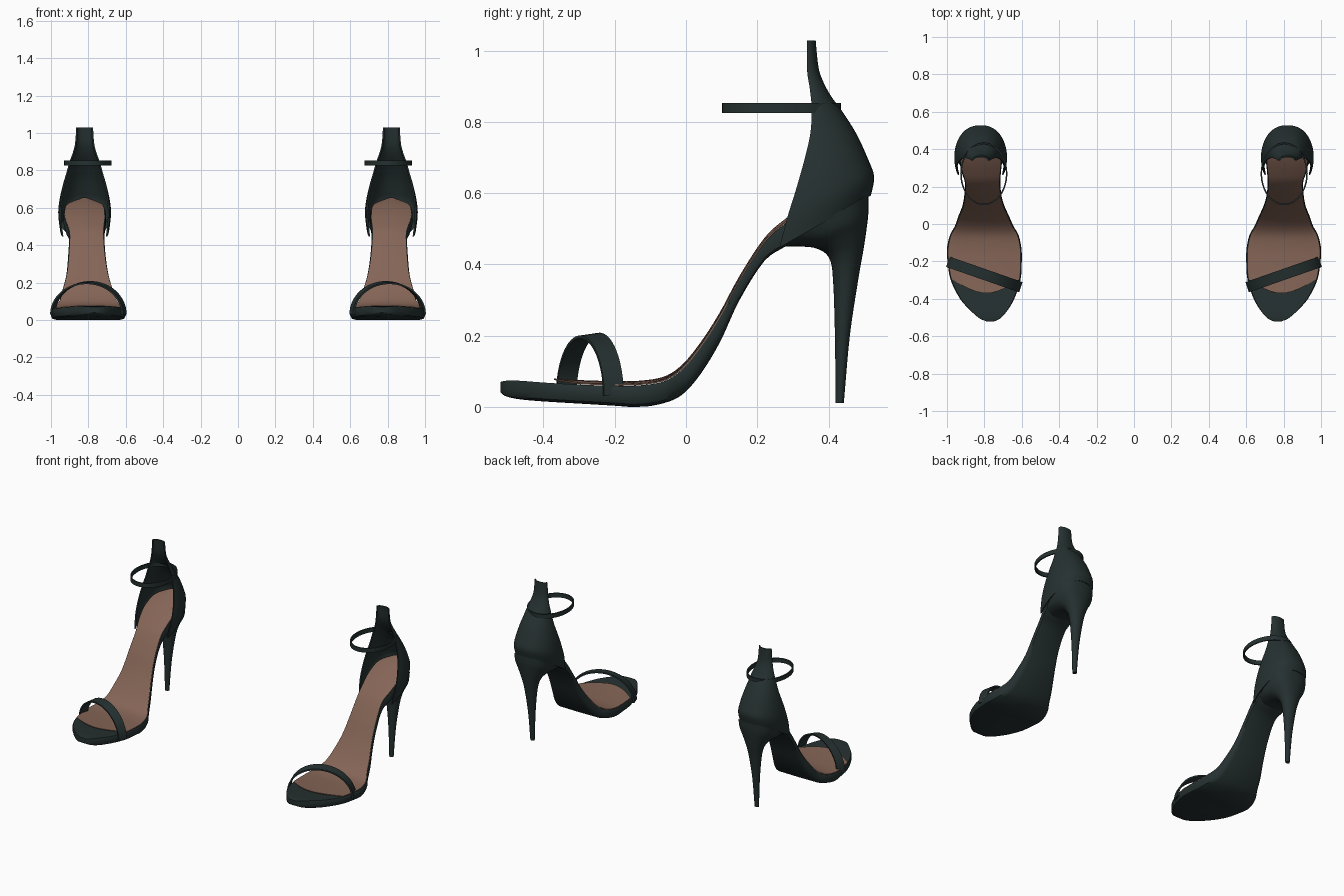
import bpy, bmesh, math
from mathutils import Vector

if "Cube" in bpy.data.objects:
    bpy.data.objects.remove(bpy.data.objects["Cube"])


def material(name, rgb):
    m = bpy.data.materials.new(name)
    m.diffuse_color = (*rgb, 1)
    m.use_nodes = True
    m.node_tree.nodes["Principled BSDF"].inputs["Base Color"].default_value = m.diffuse_color
    return m


LEATHER = material("dark leather", (0.019, 0.030, 0.030))
LINING = material("tan lining", (0.235, 0.130, 0.094))


def smooth_rows(rows, steps):
    """Catmull-Rom sampling of a table of numbers."""
    out = []
    n = len(rows)
    for i in range(n - 1):
        a, b, c, d = (rows[max(0, i - 1)], rows[i], rows[i + 1], rows[min(n - 1, i + 2)])
        for s in range(steps):
            t = s / steps
            out.append([0.5 * (2 * q + (r - p) * t + (2 * p - 5 * q + 4 * r - w) * t * t
                               + (3 * q - p - 3 * r + w) * t ** 3)
                        for p, q, r, w in zip(a, b, c, d)])
    out.append(list(rows[-1]))
    return out


def loft(name, rings, mat, closed=True, loop=False, thickness=0):
    """Skin rings of points, then mirror the part to the other shoe."""
    bm = bmesh.new()
    vs = [[bm.verts.new(p) for p in r] for r in rings]
    n = len(rings[0])
    for i in range(len(vs) if loop else len(vs) - 1):
        r0, r1 = vs[i], vs[(i + 1) % len(vs)]
        for j in range(n if closed else n - 1):
            k = (j + 1) % n
            bm.faces.new((r0[j], r0[k], r1[k], r1[j]))
    if closed and not loop:
        bm.faces.new(vs[0])
        bm.faces.new(vs[-1])
    bmesh.ops.recalc_face_normals(bm, faces=bm.faces)
    me = bpy.data.meshes.new(name)
    bm.to_mesh(me)
    bm.free()
    me.materials.append(mat)
    ob = bpy.data.objects.new(name, me)
    bpy.context.collection.objects.link(ob)
    bpy.ops.object.select_all(action='DESELECT')
    ob.select_set(True)
    bpy.context.view_layer.objects.active = ob
    if thickness:
        sol = ob.modifiers.new("thickness", 'SOLIDIFY')
        sol.thickness = thickness
        sol.offset = 0
        bpy.ops.object.modifier_apply(modifier=sol.name)
    bpy.ops.object.shade_smooth_by_angle(angle=math.radians(40))
    mir = ob.modifiers.new("other shoe", 'MIRROR')
    mir.use_mirror_merge = False
    return ob


def spow(v, p):
    return math.copysign(abs(v) ** p, v)


# Sole: y, inner x, outer x, top z, bottom z
SOLE = smooth_rows([
    (-.520, .745, .790, .070, .040), (-.505, .715, .825, .073, .030),
    (-.467, .680, .870, .073, .022), (-.400, .640, .930, .068, .016),
    (-.300, .607, .980, .062, .010), (-.200, .600, .997, .059, .004),
    (-.130, .602, 1.00, .060, .000), (-.060, .617, .984, .072, .012),
    (-.010, .645, .957, .105, .036), (.040, .667, .940, .165, .092),
    (.095, .692, .918, .250, .182), (.150, .708, .908, .352, .300),
    (.220, .715, .904, .460, .410), (.280, .711, .922, .515, .452),
    (.350, .706, .934, .565, .500), (.430, .716, .924, .610, .550),
    (.480, .760, .880, .633, .578), (.505, .797, .843, .645, .595)], 4)
SECTION = [(-.97, 1), (-1, .85), (-1, .4), (-.96, .12), (-.85, 0), (0, -.02),
           (.85, 0), (.96, .12), (1, .4), (1, .85), (.97, 1), (0, 1)]
rings = []
for y, xl, xr, zt, zb in SOLE:
    c, h = (xl + xr) / 2, (xr - xl) / 2
    rings.append([(c + h * u, y, max(0, zb + (zt - zb) * v)) for u, v in SECTION])
loft("sole", rings, LEATHER)


def sole_at(y):
    for a, b in zip(SOLE, SOLE[1:]):
        if y <= b[0]:
            t = (y - a[0]) / (b[0] - a[0])
            return [p + (q - p) * t for p, q in zip(a, b)]
    return SOLE[-1]


# Insole plate with a curved front edge
rings = []
for i in range(61):
    row = []
    for j in range(13):
        u = j / 6 - 1
        y0 = -.37 + .075 * u * u
        y = y0 + (.498 - y0) * i / 60
        _, xl, xr, zt, _ = sole_at(y)
        h = (xr - xl) / 2 - .007
        row.append(((xl + xr) / 2 + h * u, y, zt + .003 + .008 * (1 - u * u)))
    rings.append(row)
loft("insole", rings, LINING, closed=False, thickness=.004)

# Stiletto heel: front y, front z, back y, back z, half width
HEEL = smooth_rows([
    (.263, .450, .513, .597, .124), (.320, .450, .512, .545, .112),
    (.370, .443, .507, .500, .088), (.403, .415, .498, .440, .062),
    (.413, .350, .484, .360, .042), (.418, .200, .460, .200, .024),
    (.420, .010, .443, .010, .014)], 5)
rings = []
for i, (yf, zf, yb, zb, w) in enumerate(HEEL):
    p = min(1, .75 + i * .012)
    ring = []
    for k in range(28):
        a = 2 * math.pi * k / 28
        t = .5 + .5 * spow(math.cos(a), p)
        ring.append((.82 + w * spow(math.sin(a), p), yf + (yb - yf) * t, zf + (zb - zf) * t))
    rings.append(ring)
loft("stiletto_heel", rings, LEATHER)

# Heel counter and tab: front y, front z, back y, back z, half width, wrap angle
COUNTER = smooth_rows([
    (.263, .447, .515, .594, .128, 115), (.285, .530, .524, .645, .137, 114),
    (.310, .610, .508, .692, .132, 108), (.335, .700, .477, .760, .115, 98),
    (.350, .770, .440, .820, .097, 90), (.353, .840, .405, .868, .078, 90),
    (.348, .890, .382, .910, .060, 90), (.340, .945, .368, .952, .047, 90),
    (.340, 1.028, .360, 1.028, .041, 90)], 5)
rings = []
for yf, zf, yb, zb, w, wrap in COUNTER:
    a0 = math.radians(wrap)
    ring = []
    for k in range(29):
        a = a0 * (k / 14 - 1)
        t = (math.cos(a) - math.cos(a0)) / (1 - math.cos(a0))
        ring.append((.82 + w * spow(math.sin(a), .85), yf + (yb - yf) * t, zf + (zb - zf) * t))
    rings.append(ring)
loft("heel_counter", rings, LEATHER, closed=False, thickness=.008)

# Toe strap: slanted arch over the forefoot
along = Vector((.195, .068, 0))
across = Vector((-.068, .195, 0)).normalized() * .029
rings = []
for k in range(33):
    a = math.pi * k / 32
    ring = []
    for s, off in ((-1, 0), (1, 0), (1, 1), (-1, 1)):
        r = 1 - .05 * off
        c = Vector((.8, -.27, .03)) + along * math.cos(a) * r
        c.z += (.178 if s > 0 else .170) * math.sin(a) * r
        ring.append(c + across * s)
    rings.append(ring)
loft("toe_strap", rings, LEATHER)

# Ankle strap: thin oval band through the tab
rings = []
for k in range(48):
    a = 2 * math.pi * k / 48
    ring = []
    for off, z in ((0, .825), (0, .853), (.008, .853), (.008, .825)):
        ring.append((.803 + (.126 - off) * math.cos(a), .268 + (.167 - off) * math.sin(a), z))
    rings.append(ring)
loft("ankle_strap", rings, LEATHER, loop=True)
